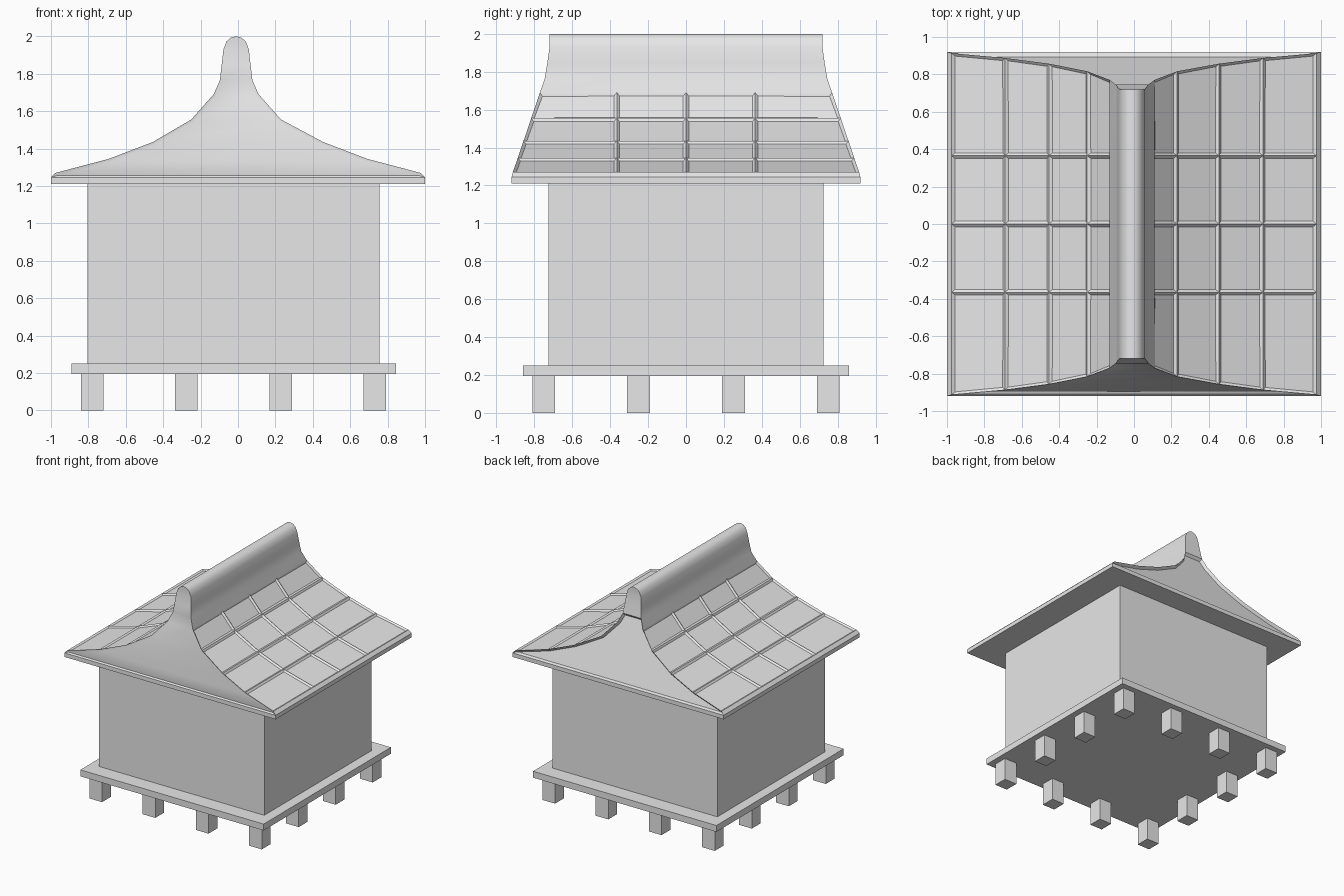
import bpy, bmesh, math

if "Cube" in bpy.data.objects:
    bpy.data.objects.remove(bpy.data.objects["Cube"], do_unlink=True)

grey = bpy.data.materials.new("plain_grey")
grey.use_nodes = True
grey.diffuse_color = (0.8, 0.8, 0.8, 1)
grey.node_tree.nodes["Principled BSDF"].inputs["Base Color"].default_value = (0.8, 0.8, 0.8, 1)


def finish(bm, name):
    """Turn a bmesh into a named grey object."""
    mesh = bpy.data.meshes.new(name)
    bm.to_mesh(mesh)
    bm.free()
    mesh.materials.append(grey)
    obj = bpy.data.objects.new(name, mesh)
    bpy.context.collection.objects.link(obj)
    return obj


def box(name, x, y, z):
    """Box from (low, high) limits on each axis."""
    bm = bmesh.new()
    bmesh.ops.create_cube(bm, size=1)
    for v in bm.verts:
        v.co = [lo + (hi - lo) * (c + 0.5) for (lo, hi), c in zip((x, y, z), v.co)]
    return finish(bm, name)


# Body and floor platform
box("walls", (-0.805, 0.757), (-0.726, 0.726), (0.25, 1.215))
box("platform", (-0.89, 0.845), (-0.86, 0.86), (0.195, 0.25))

# Stilts around the edge only
for i in range(4):
    for j in range(4):
        if i in (0, 3) or j in (0, 3):
            cx, cy = -0.78 + i * 0.504, -0.75 + j * 0.5
            box(f"stilt_{i}_{j}", (cx - 0.06, cx + 0.06), (cy - 0.06, cy + 0.06), (0, 0.2))

# Roof half profile, eave to ridge: (half width, height)
profile = [(1.0, 1.21), (1.0, 1.245), (0.975, 1.27), (0.69, 1.345), (0.455, 1.435),
           (0.24, 1.555), (0.12, 1.69), (0.087, 1.765), (0.077, 1.85), (0.068, 1.93),
           (0.052, 1.972), (0.028, 1.993), (0.0, 2.0)]
PANEL_ROWS = range(2, 6)
RIDGE_START = 7


def end_y(z):
    """Half length of the roof at a height: leaning gable, then steeper ridge end."""
    if z < 1.25:
        return 0.92
    if z < 1.765:
        return 0.92 - 0.175 * (z - 1.25) / 0.515
    return 0.745 - 0.025 * min(1, (z - 1.765) / 0.15)


bm = bmesh.new()
grid = {}
for i, (w, z) in enumerate(profile):
    shift = -0.01 if i > 4 else 0
    e = end_y(z)
    for side in (-1, 1):
        if w == 0 and side == 1:
            for k in range(5):
                grid[i, 1, k] = grid[i, -1, k]
            continue
        for k, y in enumerate((-e, -0.365, 0.0, 0.365, e)):
            grid[i, side, k] = bm.verts.new((side * w + shift, y, z))

panels = []
gables = {0: [], 4: []}
last = len(profile) - 1
for i in range(last):
    # Slopes
    for side in (-1, 1):
        for k in range(4):
            f = bm.faces.new((grid[i, side, k], grid[i, side, k + 1],
                              grid[i + 1, side, k + 1], grid[i + 1, side, k]))
            if i in PANEL_ROWS:
                panels.append(f)
    # Gable ends
    for k in gables:
        ring = [grid[i, -1, k], grid[i, 1, k], grid[i + 1, 1, k]]
        if i + 1 < last:
            ring.append(grid[i + 1, -1, k])
        f = bm.faces.new(ring)
        if 1 <= i < RIDGE_START:
            gables[k].append(f)
# Flat underside
for k in range(4):
    bm.faces.new((grid[0, -1, k], grid[0, -1, k + 1], grid[0, 1, k + 1], grid[0, 1, k]))
bmesh.ops.recalc_face_normals(bm, faces=bm.faces)

# Sunken roof panels and recessed gables
bmesh.ops.inset_individual(bm, faces=panels, thickness=0.021, depth=-0.012)
for k, depth in ((0, -0.008), (4, -0.025)):
    bmesh.ops.inset_region(bm, faces=gables[k], thickness=0.014, depth=depth,
                           use_even_offset=True)
roof = finish(bm, "roof")

bpy.ops.object.select_all(action="DESELECT")
roof.select_set(True)
bpy.context.view_layer.objects.active = roof
bpy.ops.object.shade_smooth_by_angle(angle=math.radians(32))
